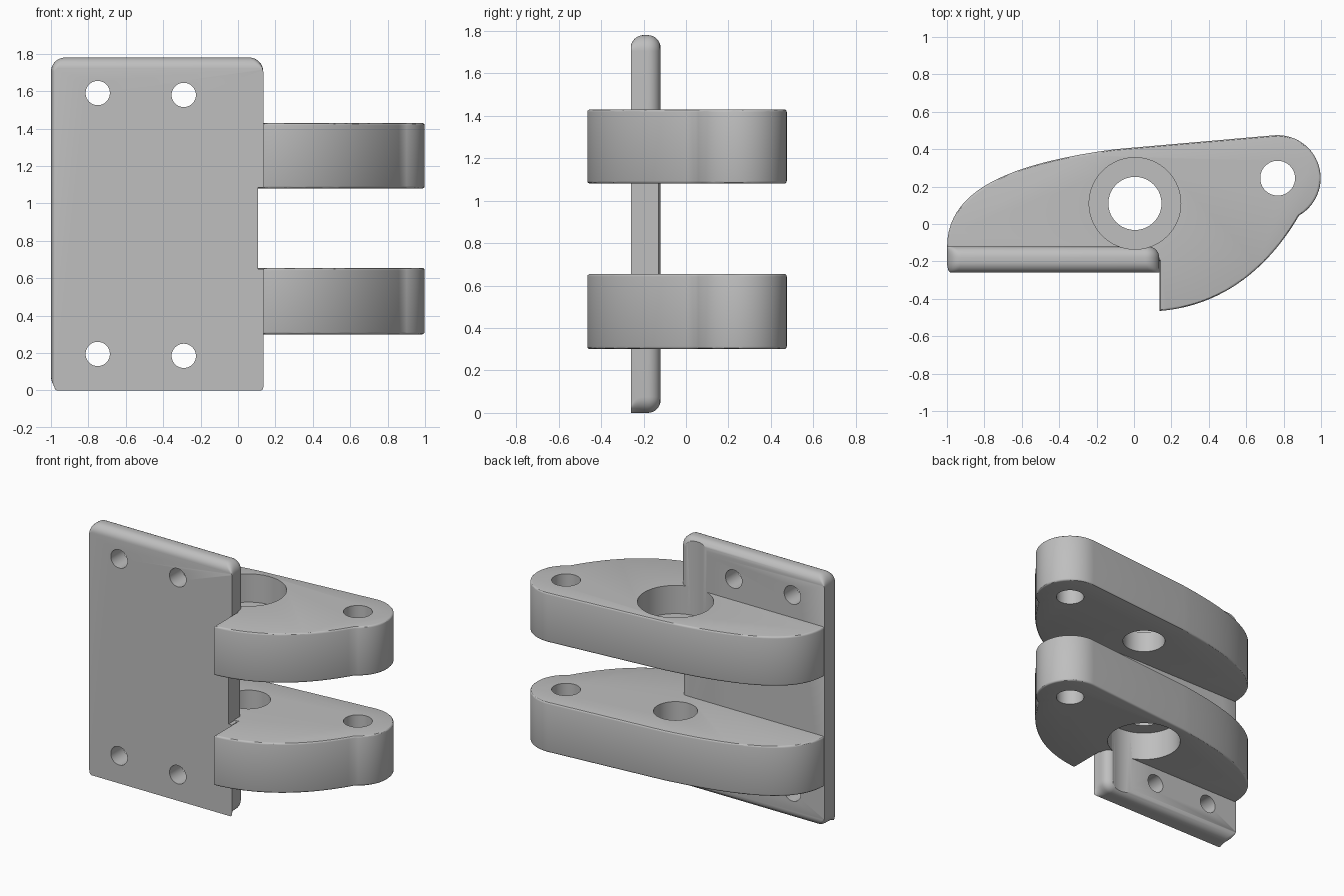
import bpy, bmesh, math
from mathutils import Vector
from mathutils.geometry import interpolate_bezier

cube = bpy.data.objects.get("Cube")
if cube:
    bpy.data.objects.remove(cube, do_unlink=True)

grey = bpy.data.materials.new("plain grey")
grey.use_nodes = True
grey.diffuse_color = (0.52, 0.52, 0.52, 1)
grey.node_tree.nodes["Principled BSDF"].inputs["Base Color"].default_value = grey.diffuse_color


def loft(name, rings, bevel=0.0):
    """Skin a stack of equal rings and cap both ends."""
    bm = bmesh.new()
    loops = [[bm.verts.new(p) for p in ring] for ring in rings]
    for a, b in zip(loops, loops[1:]):
        for i in range(len(a)):
            j = (i + 1) % len(a)
            bm.faces.new((a[i], a[j], b[j], b[i]))
    caps = [bm.faces.new(loops[0]), bm.faces.new(loops[-1])]
    bmesh.ops.recalc_face_normals(bm, faces=bm.faces)
    if bevel:
        edges = {e for f in caps for e in f.edges}
        bmesh.ops.bevel(bm, geom=list(edges), offset=bevel, segments=3,
                        profile=0.5, affect='EDGES')
    mesh = bpy.data.meshes.new(name)
    bm.to_mesh(mesh)
    bm.free()
    mesh.materials.append(grey)
    obj = bpy.data.objects.new(name, mesh)
    bpy.context.collection.objects.link(obj)
    return obj


def circle(x, y, r, n=64):
    return [Vector((x + r * math.cos(k * math.tau / n), y + r * math.sin(k * math.tau / n)))
            for k in range(n)]


def bore(name, x, y, r, z0, z1):
    obj = loft(name, [[(p.x, p.y, z) for p in circle(x, y, r)] for z in (z0, z1)])
    obj.hide_render = True
    return obj


def cut(obj, cutters):
    bpy.ops.object.select_all(action='DESELECT')
    bpy.context.view_layer.objects.active = obj
    obj.select_set(True)
    for c in cutters:
        mod = obj.modifiers.new("cut", 'BOOLEAN')
        mod.operation, mod.solver, mod.object = 'DIFFERENCE', 'EXACT', c
        bpy.ops.object.modifier_apply(modifier=mod.name)
    bpy.ops.object.shade_smooth_by_angle(angle=math.radians(30))


# Mounting plate: rounded outlines stacked front to back, inset side by side
FRONT, BACK, FILLET, CORNER = -0.26, -0.12, 0.06, 0.075


def plate_ring(y, left, right, bottom, top):
    l, r, b, t = -1 + left, 0.135 - right, bottom, 1.78 - top
    rad = CORNER - max(left, right, bottom, top)
    ring = []
    for cx, cz, start in ((r - rad, t - rad, 0), (l + rad, t - rad, 90),
                          (l + rad, b + rad, 180), (r - rad, b + rad, 270)):
        for k in range(9):
            a = math.radians(start + k * 90 / 8)
            ring.append((cx + rad * math.cos(a), y, cz + rad * math.sin(a)))
    return ring


steps = [k / 8 for k in range(9)]
rings = []
for s in steps:
    inset = FILLET * (1 - math.sin(s * math.pi / 2))
    y = FRONT + FILLET * (1 - math.cos(s * math.pi / 2))
    rings.append(plate_ring(y, inset / 3, 0, 0, inset))
for s in steps:
    inset = FILLET * (1 - math.cos(s * math.pi / 2))
    y = BACK - FILLET * (1 - math.sin(s * math.pi / 2))
    rings.append(plate_ring(y, 0, inset, inset, inset))
plate = loft("mounting_plate", rings)

# Hinge arms: one profile, drawn as two curves and a rounded nose
EYE = Vector((0.768, 0.245))
back_curve = interpolate_bezier(Vector((-0.999, -0.12)), Vector((-0.999, 0.20)),
                                Vector((-0.62, 0.33)), Vector((-0.1, 0.40)), 24)
nose = [EYE + 0.23 * Vector((math.cos(a), math.sin(a)))
        for a in (math.radians(94 - k * 154 / 28) for k in range(29))]
front_curve = interpolate_bezier(nose[-1], Vector((0.71, -0.25)),
                                 Vector((0.46, -0.44)), Vector((0.136, -0.465)), 24)
profile = [Vector(p[:2]) for p in back_curve + nose + front_curve[1:]]
profile += [Vector((0.136, -0.2)), Vector((-0.98, -0.2))]


def arm(name, z0, z1):
    return loft(name, [[(p.x, p.y, z) for p in profile] for z in (z0, z1)], bevel=0.013)


lower = arm("lower_arm", 0.30, 0.655)
upper = arm("upper_arm", 1.08, 1.43)

# Bores: pivot and pin holes, with a wide counterbore on each outer side
pivot = bore("pivot_cutter", 0.005, 0.11, 0.142, -0.1, 1.9)
pin = bore("pin_cutter", EYE.x, EYE.y, 0.093, -0.1, 1.9)
low_seat = bore("lower_seat_cutter", 0.005, 0.11, 0.245, -0.1, 0.505)
high_seat = bore("upper_seat_cutter", 0.005, 0.11, 0.245, 1.23, 1.9)

# Screw holes and the shallow notch between the arms
screws = []
for x, dz in ((-0.75, 0.01), (-0.29, 0.0)):
    for z in (0.185, 1.58):
        ring = circle(x, z + dz, 0.065, 40)
        screws.append(loft("screw_cutter", [[(p.x, y, p.y) for p in ring] for y in (-0.5, 0.1)]))
notch = loft("notch_cutter", [[(0.108, -0.5, z), (0.3, -0.5, z), (0.3, 0.1, z), (0.108, 0.1, z)]
                              for z in (0.65, 1.085)])

cut(lower, [pivot, pin, low_seat])
cut(upper, [pivot, pin, high_seat])
cut(plate, screws + [notch, low_seat, high_seat])

for c in screws + [notch, pivot, pin, low_seat, high_seat]:
    bpy.data.objects.remove(c, do_unlink=True)
